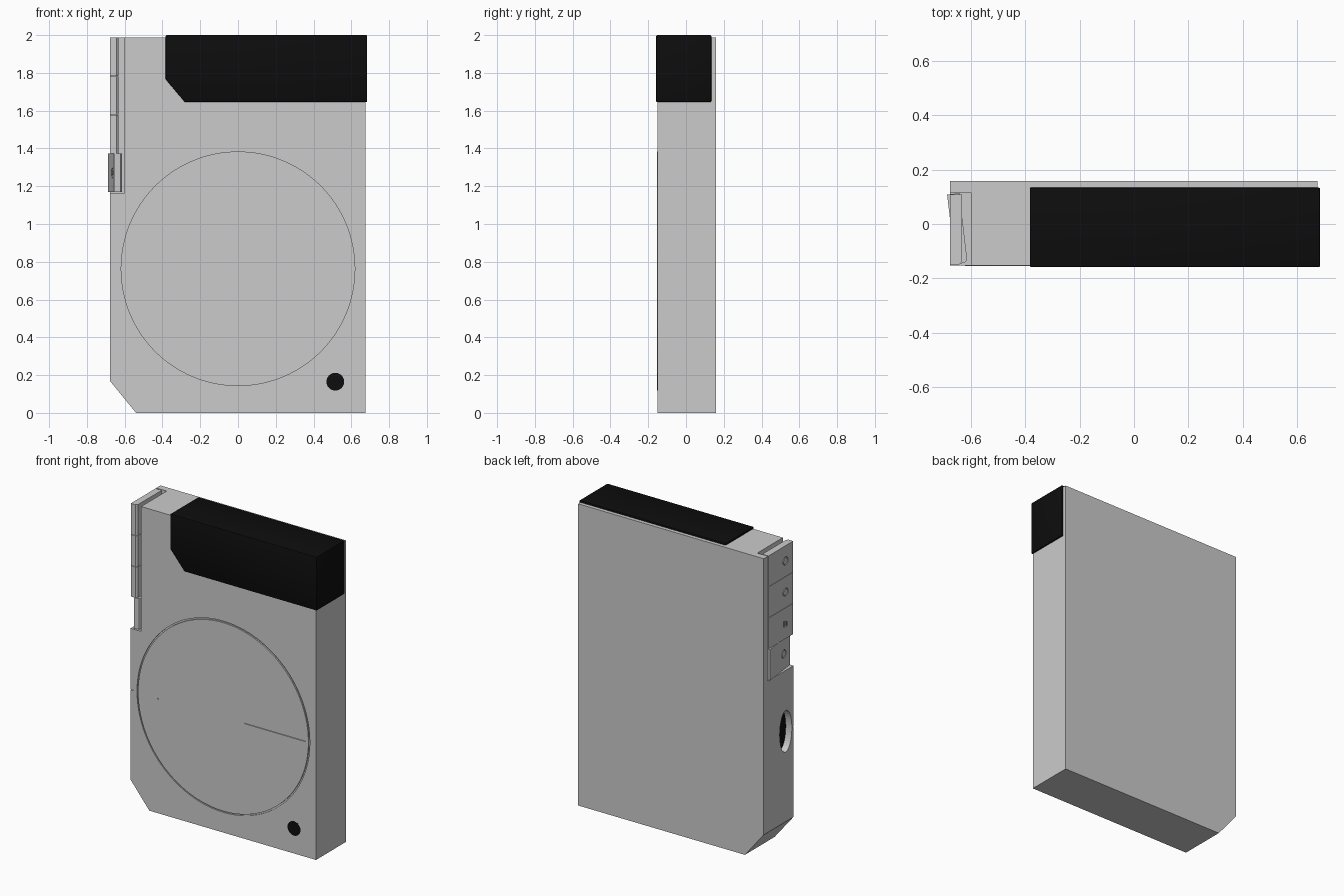
import bpy, bmesh, math
from mathutils import Matrix, Vector

if "Cube" in bpy.data.objects:
    bpy.data.objects.remove(bpy.data.objects["Cube"])

black = bpy.data.materials.new("black_plastic")
black.diffuse_color = (0.004, 0.004, 0.004, 1)
black.use_nodes = True
black.node_tree.nodes["Principled BSDF"].inputs["Base Color"].default_value = black.diffuse_color

# Maps a 2D profile point (a, b) plus depth d to 3D, by extrusion axis
MAP = {
    "x": lambda a, b, d: (d, a, b),
    "y": lambda a, b, d: (a, d, b),
    "z": lambda a, b, d: (a, b, d),
}


def prism(name, pts, axis, lo, hi, mat=None, smooth=False, bevel=0):
    """Extrude a closed 2D outline from lo to hi along an axis."""
    bm = bmesh.new()
    face = bm.faces.new([bm.verts.new(MAP[axis](a, b, lo)) for a, b in pts])
    ext = bmesh.ops.extrude_face_region(bm, geom=[face])["geom"]
    shift = Vector(MAP[axis](0, 0, hi - lo))
    bmesh.ops.translate(bm, vec=shift, verts=[v for v in ext if isinstance(v, bmesh.types.BMVert)])
    if bevel:
        bmesh.ops.bevel(bm, geom=bm.edges[:], offset=bevel, segments=2, profile=0.5, affect="EDGES")
    bmesh.ops.recalc_face_normals(bm, faces=bm.faces)
    mesh = bpy.data.meshes.new(name)
    bm.to_mesh(mesh)
    bm.free()
    ob = bpy.data.objects.new(name, mesh)
    bpy.context.collection.objects.link(ob)
    if mat:
        mesh.materials.append(mat)
    if smooth:
        shade(ob)
    return ob


def shade(ob):
    bpy.ops.object.select_all(action="DESELECT")
    ob.select_set(True)
    bpy.context.view_layer.objects.active = ob
    bpy.ops.object.shade_smooth_by_angle(angle=math.radians(30))


def rect(a0, a1, b0, b1):
    return [(a0, b0), (a1, b0), (a1, b1), (a0, b1)]


def oval(ca, cb, ra, rb, n=64):
    return [(ca + ra * math.cos(2 * math.pi * i / n), cb + rb * math.sin(2 * math.pi * i / n))
            for i in range(n)]


def cut(ob, cutters):
    """Subtract the cutters, apply, and remove them."""
    bpy.context.view_layer.objects.active = ob
    for c in cutters:
        c.hide_render = True
        m = ob.modifiers.new("cut", "BOOLEAN")
        m.operation, m.solver, m.object = "DIFFERENCE", "EXACT", c
        bpy.ops.object.modifier_apply(modifier=m.name)
        bpy.data.objects.remove(c)


L, R, FRONT, BACK, TOP = -0.677, 0.675, -0.152, 0.158, 1.988
DIAL_Z = 0.763

# Main case with the clipped lower corner
body = prism("case", [(L, 0.168), (-0.54, 0), (R, 0), (R, TOP), (L, TOP)], "y", FRONT, BACK)
cut(body, [
    prism("button_recess", rect(-0.75, -0.6, -0.2, 0.115), "z", 1.165, 2.1),
    prism("dial_pocket", oval(0, DIAL_Z, 0.63, 0.63, 128), "y", -0.2, FRONT + 0.007),
    prism("wheel_opening", oval(-0.072, DIAL_Z, 0.063, 0.137), "x", -0.75, -0.63),
    prism("edge_mark", rect(-0.7, -0.655, DIAL_Z - 0.003, DIAL_Z + 0.003), "y", -0.2, FRONT + 0.004),
])
shade(body)

# Large round dial with an engraved pointer line and index dot
dial = prism("dial", oval(0, DIAL_Z, 0.621, 0.621, 128), "y", FRONT - 0.002, FRONT + 0.02)
cut(dial, [
    prism("pointer_cut", rect(0.155, 0.6, DIAL_Z - 0.003, DIAL_Z + 0.003), "y", -0.2, FRONT + 0.004),
    prism("dot_cut", oval(-0.475, DIAL_Z - 0.006, 0.005, 0.005, 12), "y", -0.2, FRONT + 0.004),
])
shade(dial)

# Dark wheel edge seen inside the side opening
prism("inner_wheel", oval(-0.072, DIAL_Z, 0.06, 0.134), "x", -0.635, -0.62, black, True)

# Black block wrapping the top corner, and the round black sensor
prism("top_block", [(-0.383, 1.766), (-0.282, 1.646), (0.684, 1.646), (0.684, 2.0), (-0.383, 2.0)],
      "y", -0.158, 0.134, black, True, 0.005)
prism("sensor", oval(0.515, 0.165, 0.047, 0.047, 48), "y", FRONT - 0.001, FRONT + 0.01, black, True)

# Side buttons: three flush, the lowest one rocked outward at the back
outline = [(L, -0.149), (-0.643, -0.149), (-0.632, -0.138), (-0.632, 0.108), (L, 0.108)]
ICON_Y, PITCH = -0.07, 0.205
for i in range(4):
    z0 = TOP - (i + 1) * PITCH
    zc = z0 + PITCH / 2
    parts = [prism(f"button_{i + 1}", outline, "z", z0 + 0.001, z0 + PITCH - 0.001)]
    if i == 2:
        # Small engraved bars of rising height
        marks = [prism("bar_cut", rect(ICON_Y + k * 0.016 - 0.004, ICON_Y + k * 0.016 + 0.004,
                                       zc - 0.022, zc + 0.006 + 0.014 * (k + 1) / 2), "x", -0.75, L + 0.005)
                 for k in (-1, 0, 1)]
    else:
        # Small engraved ring
        ring = prism("ring_cut", oval(ICON_Y, zc, 0.027, 0.027, 24), "x", -0.75, L + 0.005)
        cut(ring, [prism("ring_core", oval(ICON_Y, zc, 0.021, 0.021, 24), "x", -0.8, L + 0.02)])
        marks = [ring]
    cut(parts[0], marks)
    if i == 3:
        pivot = Vector((L, 0.108, 0))
        tilt = Matrix.Translation((-0.010, 0, 0)) @ Matrix.Translation(pivot) \
            @ Matrix.Rotation(math.radians(6.8), 4, "Z") @ Matrix.Translation(-pivot)
        parts[0].data.transform(tilt)
